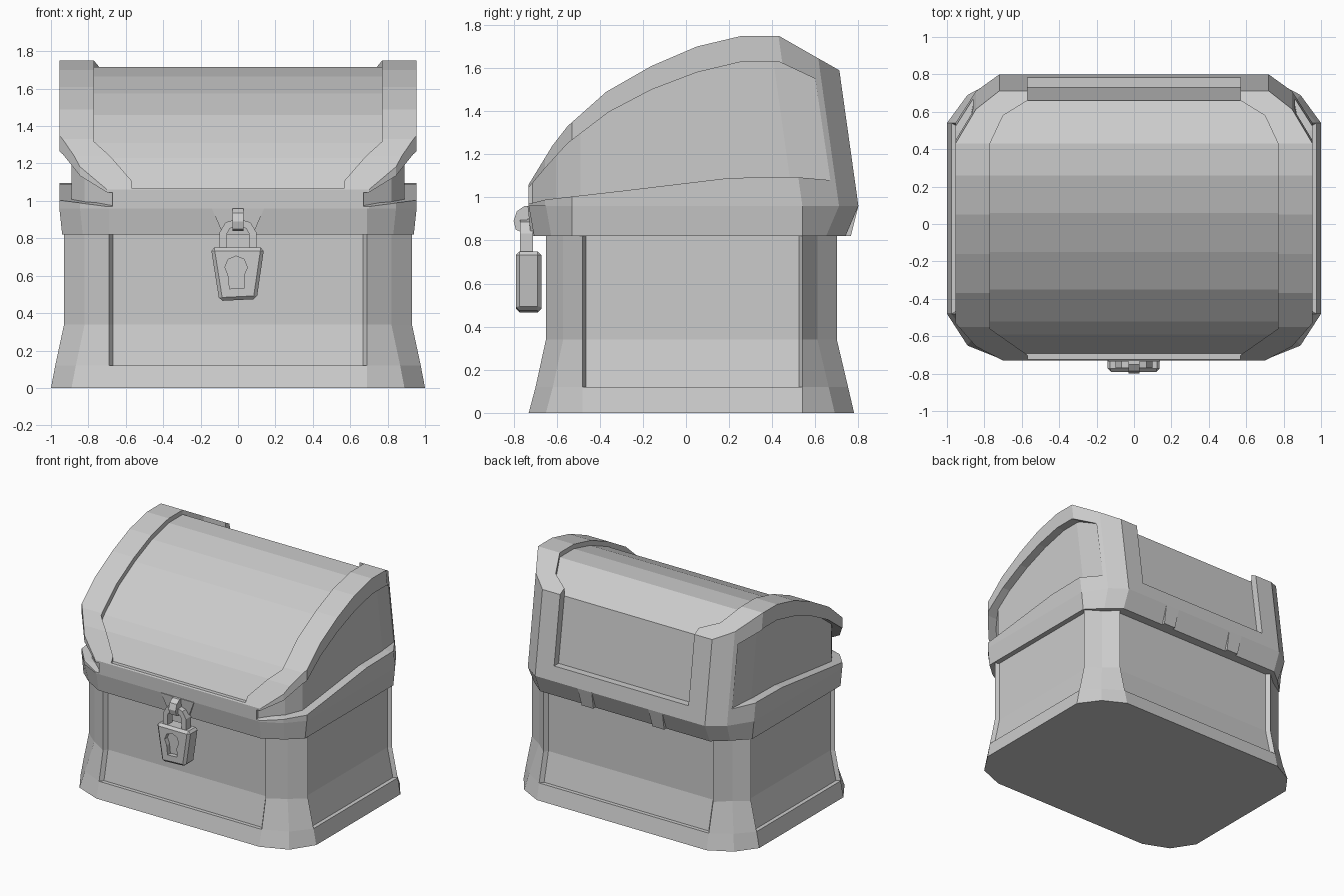
import bpy, bmesh, math
from mathutils import Vector

if "Cube" in bpy.data.objects:
    bpy.data.objects.remove(bpy.data.objects["Cube"])


def loft(name, rings, closed=False):
    """Skin a list of equal rings; cap the ends, or join last to first."""
    bm = bmesh.new()
    vs = [[bm.verts.new(p) for p in r] for r in rings]
    n = len(rings[0])
    pairs = list(zip(vs, vs[1:])) + ([(vs[-1], vs[0])] if closed else [])
    for a, b in pairs:
        for i in range(n):
            j = (i + 1) % n
            bm.faces.new((a[i], a[j], b[j], b[i]))
    if not closed:
        bm.faces.new(vs[0])
        bm.faces.new(vs[-1])
    bmesh.ops.recalc_face_normals(bm, faces=bm.faces)
    me = bpy.data.meshes.new(name)
    bm.to_mesh(me)
    bm.free()
    ob = bpy.data.objects.new(name, me)
    bpy.context.collection.objects.link(ob)
    return ob


def side_prism(name, prof, x0, x1):
    return loft(name, [[(x, y, z) for y, z in prof] for x in (x0, x1)])


def front_prism(name, prof, y0, y1):
    return loft(name, [[(x, y, z) for x, z in prof] for y in (y0, y1)])


def apply_mod(ob, mod):
    bpy.context.view_layer.objects.active = ob
    bpy.ops.object.modifier_apply(modifier=mod.name)


def boolean(ob, cutter, op='DIFFERENCE'):
    m = ob.modifiers.new("bool", 'BOOLEAN')
    m.operation, m.object, m.solver = op, cutter, 'EXACT'
    apply_mod(ob, m)
    bpy.data.objects.remove(cutter)


def bevel(ob, w):
    m = ob.modifiers.new("bevel", 'BEVEL')
    m.width, m.segments = w, 1
    apply_mod(ob, m)


def mirrored(half):
    """Complete a +x outline (front to back) to a closed outline."""
    return half + [(-x, y) for x, y in reversed(half)]


def ring(z, X, yf, yb, shear=0.0):
    """Rectangle with two-segment chamfered corners."""
    half = [(0.69, yf), (X - 0.11, yf + 0.08), (X, -0.48 if X > 0.99 or yf > -0.7 else -0.53),
            (X, 0.54 - shear), (X - 0.11, yb - 0.09 - shear), (0.72, yb - shear)]
    return [(x, y, z) for x, y in mirrored(half)]


# Flared body with recessed panels on all four sides
body = loft("chest_body", [ring(0, 1.0, -0.73, 0.78), ring(0.12, 0.977, -0.698, 0.752),
                           ring(0.34, 0.93, -0.65, 0.70), ring(0.84, 0.93, -0.65, 0.70)])
bm = bmesh.new()
bm.from_mesh(body.data)
for d in (Vector((0, -1, 0)), Vector((0, 1, 0)), Vector((1, 0, 0)), Vector((-1, 0, 0))):
    bm.normal_update()
    faces = [f for f in bm.faces if f.normal.dot(d) > 0.95 and f.calc_center_median().z > 0.13
             and f.calc_center_median().dot(d) > 0.6 and f.calc_area() > 0.15]
    ext = bmesh.ops.extrude_face_region(bm, geom=faces)
    bmesh.ops.delete(bm, geom=faces, context='FACES')
    for v in [g for g in ext['geom'] if isinstance(g, bmesh.types.BMVert)]:
        v.co -= d * 0.03
        if d.y:
            v.co.x *= 0.97
        else:
            v.co.y = 0.03 + (v.co.y - 0.03) * 0.97
bm.to_mesh(body.data)
bm.free()

# Rim between body and lid
loft("rim", [ring(0.82, 0.94, -0.705, 0.74), ring(0.96, 0.955, -0.73, 0.80)])

# Domed lid: side profile cut to the chamfered footprint
arch = [(-0.73, 0.9), (-0.73, 1.06), (-0.62, 1.24), (-0.55, 1.33), (-0.37, 1.49), (-0.16, 1.61),
        (0.05, 1.70), (0.26, 1.75), (0.43, 1.75), (0.9, 1.482), (0.9, 0.9)]
lid = loft("lid", [ring(0.96, 0.955, -0.735, 0.80), ring(1.9, 0.955, -0.735, 0.80, 0.132)])
boolean(lid, side_prism("arch_cutter", arch, -1.2, 1.2), 'INTERSECT')

# Sunken centre panel running over the top, front and back
plan = mirrored([(0.57, -0.95), (0.57, -0.70), (0.77, -0.56), (0.77, 0.43), (0.70, 0.58),
                 (0.57, 0.66), (0.57, 0.95)])
inner = [(-0.70, 0.9), (-0.70, 1.06), (-0.59, 1.23), (-0.52, 1.31), (-0.35, 1.46), (-0.15, 1.575),
         (0.06, 1.665), (0.26, 1.715), (0.43, 1.715), (0.66, 1.56), (0.755, 0.9)]
panel = loft("panel_cutter", [[(x, y, z) for x, y in plan] for z in (1.07, 2.0)])
boolean(panel, side_prism("panel_core", inner, -1.2, 1.2))
boolean(lid, panel)

# Arched recess at each end, open at the front corner
recess = [(-0.80, 0.965), (-0.73, 0.97), (-0.65, 0.99), (-0.3, 1.03), (0.2, 1.09), (0.5, 1.095),
          (0.67, 1.08), (0.60, 1.55), (0.43, 1.63), (0.26, 1.63), (0.05, 1.58), (-0.16, 1.50),
          (-0.36, 1.395), (-0.55, 1.25), (-0.65, 1.14), (-0.73, 1.045), (-0.80, 0.98)]
core = [(0.66, -0.72, 0), (0.82, -0.60, 0), (0.89, -0.49, 0),
        (0.89, 0.50, 1), (0.848, 0.72, 1), (0.70, 0.80, 1)]
for s in (1, -1):
    cut = side_prism("recess_cutter", recess, s * 0.67, s * 1.2)
    rings = [[(x, y - k * 0.14 * (z - 0.96), z) for x, y, k in core]
             + [(-x, y - k * 0.14 * (z - 0.96), z) for x, y, k in reversed(core)] for z in (0.9, 1.9)]
    boolean(cut, loft("recess_core", rings))
    boolean(lid, cut)

# Front hasp tab and two back hinge tabs
def tab(name, x, w0, w1, s, ytop, ybot):
    loft(name, [[(x - w, s * (y - 0.06), z), (x + w, s * (y - 0.06), z), (x + w, s * y, z), (x - w, s * y, z)]
                for w, y, z in ((w1, ybot, 0.82), (w0, ytop, 0.96))])


tab("hasp_tab", 0, 0.14, 0.08, -1, 0.735, 0.72)
for x in (-0.3, 0.3):
    tab("hinge_tab", x, 0.06, 0.05, 1, 0.80, 0.765)

# Staple holding the padlock
staple = side_prism("staple", [(-0.69, 0.96), (-0.75, 0.96), (-0.785, 0.935), (-0.80, 0.89), (-0.79, 0.85),
                               (-0.765, 0.84), (-0.755, 0.88), (-0.735, 0.90), (-0.69, 0.90)], -0.03, 0.03)

# Padlock body with keyhole
lock = front_prism("padlock_body", [(-0.145, 0.75), (0.14, 0.75), (0.10, 0.475), (-0.10, 0.465)],
                   -0.79, -0.67)
bevel(lock, 0.018)
hole = [(-0.01 + 0.06 * math.cos(math.radians(a)), 0.645 + 0.06 * math.sin(math.radians(a)))
        for a in range(-45, 226, 45)]
hole += [(-0.045, 0.53), (0.035, 0.535)]
boolean(lock, front_prism("keyhole_cutter", hole, -0.85, -0.755))

# Padlock shackle: rectangular bar swept along an arch
path = [(-0.078, 0.73), (-0.078, 0.83)]
path += [(0.078 * math.cos(math.radians(a)), 0.83 + 0.055 * math.sin(math.radians(a)))
         for a in (135, 90, 45)] + [(0.078, 0.83), (0.078, 0.73)]
bars = []
for i, (x, z) in enumerate(path):
    a, b = path[max(i - 1, 0)], path[min(i + 1, len(path) - 1)]
    t = Vector((b[0] - a[0], 0, b[1] - a[1])).normalized()
    nrm = Vector((-t.z, 0, t.x)) * 0.02
    c = Vector((x, -0.74, z))
    yv = Vector((0, 0.03, 0))
    bars.append([c + nrm - yv, c + nrm + yv, c - nrm + yv, c - nrm - yv])
loft("padlock_shackle", bars)
